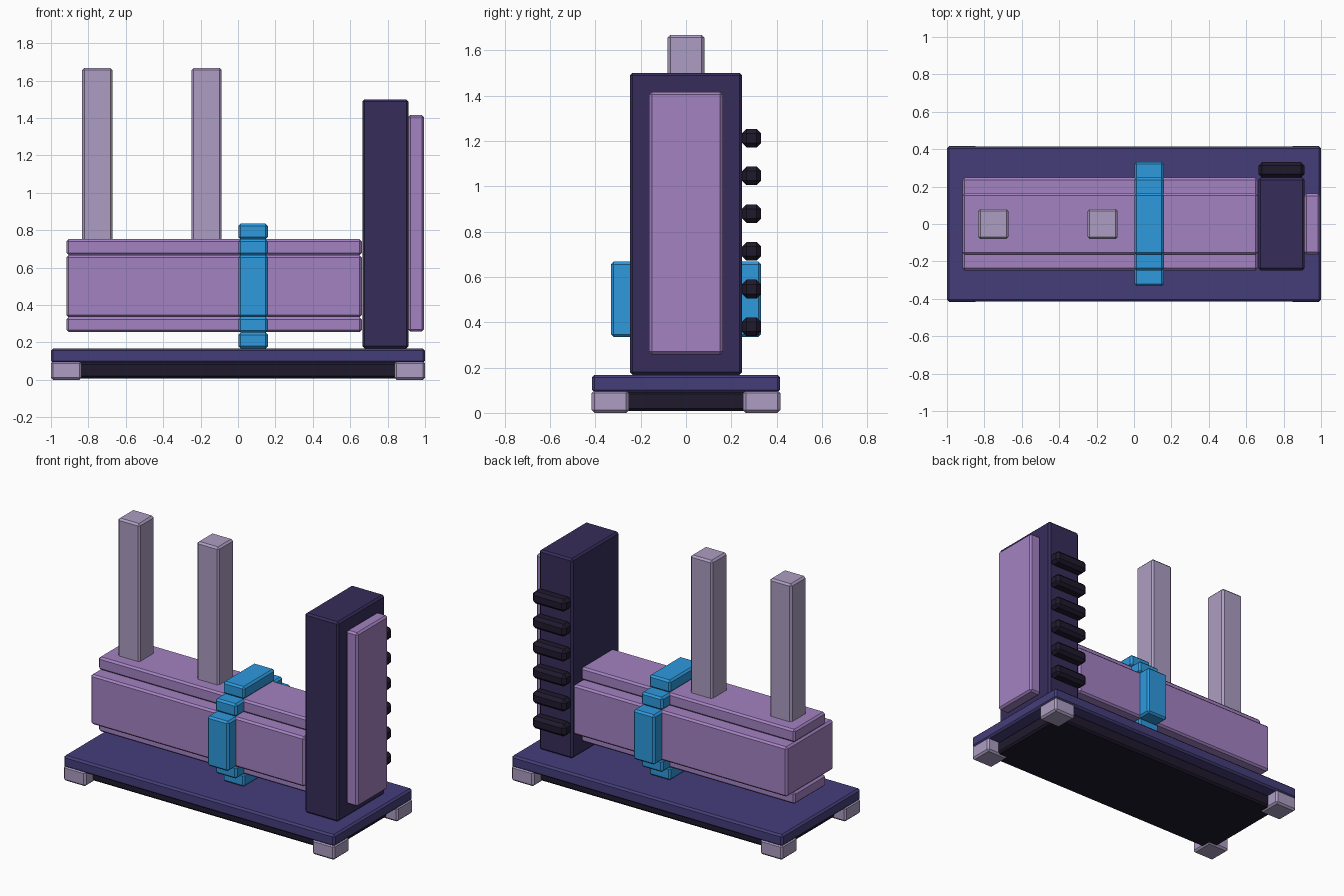
import bpy
import bmesh

if "Cube" in bpy.data.objects:
    bpy.data.objects.remove(bpy.data.objects["Cube"])


def material(name, rgb):
    m = bpy.data.materials.new(name)
    m.diffuse_color = (*rgb, 1)
    m.use_nodes = True
    m.node_tree.nodes["Principled BSDF"].inputs["Base Color"].default_value = m.diffuse_color
    return m


PURPLE = material("purple", (0.366, 0.223, 0.539))
LILAC = material("lilac", (0.413, 0.337, 0.539))
BLUE = material("blue", (0.027, 0.319, 0.730))
NAVY = material("navy", (0.058, 0.048, 0.195))
INDIGO = material("indigo", (0.037, 0.026, 0.102))
BLACK = material("black", (0.014, 0.010, 0.027))


def block(name, xs, ys, zs, mat, bevel=0.012):
    """Chamfered box given by its (min, max) on each axis."""
    bm = bmesh.new()
    bmesh.ops.create_cube(bm, size=1)
    for v in bm.verts:
        v.co = [(r[0] + r[1]) / 2 + c * (r[1] - r[0])
                for c, r in zip(v.co, (xs, ys, zs))]
    bmesh.ops.bevel(bm, geom=bm.edges[:], offset=bevel, segments=1,
                    profile=0.5, affect='EDGES')
    me = bpy.data.meshes.new(name)
    bm.to_mesh(me)
    bm.free()
    me.materials.append(mat)
    ob = bpy.data.objects.new(name, me)
    bpy.context.collection.objects.link(ob)
    return ob


def span(centre, half):
    return (centre - half, centre + half)


# Base plate, dark underside and corner feet
block("base_plate", (-1, 1), span(0, 0.415), (0.09, 0.168), NAVY)
block("base_underside", span(0, 0.915), span(0, 0.332), (0.008, 0.095), BLACK)
for sx in (-1, 1):
    for sy in (-1, 1):
        block("foot", span(sx * 0.918, 0.082), span(sy * 0.334, 0.082),
              (0, 0.1), LILAC)

# Horizontal body: wide middle with narrower upper and lower steps
BODY_X = (-0.917, 0.662)
block("body_middle", BODY_X, span(0, 0.248), (0.335, 0.667), PURPLE)
block("body_lower_step", BODY_X, span(0, 0.165), (0.255, 0.335), PURPLE)
block("body_upper_step", BODY_X, span(0, 0.165), (0.667, 0.752), PURPLE)

# Stepped blue band wrapped round the body
BAND_X = (0.002, 0.16)
block("band_sides", BAND_X, span(0, 0.332), (0.335, 0.667), BLUE)
block("band_lower_step", BAND_X, span(0, 0.248), (0.253, 0.335), BLUE)
block("band_upper_step", BAND_X, span(0, 0.248), (0.667, 0.752), BLUE)
block("band_bottom", BAND_X, span(0, 0.165), (0.168, 0.253), BLUE)
block("band_top", BAND_X, span(0, 0.165), (0.752, 0.835), BLUE)

# Two upright posts
for x in (-0.752, -0.168):
    block("post", span(x, 0.081), span(0, 0.081), (0.74, 1.668), LILAC)

# Tower with end panel and rear ribs
block("tower", (0.665, 0.912), span(0, 0.248), (0.168, 1.5), INDIGO)
block("tower_panel", (0.91, 0.995), span(0, 0.163), (0.258, 1.417), PURPLE)
for i in range(6):
    block("tower_rib", (0.665, 0.912), (0.247, 0.332),
          span(0.38 + i * 0.1665, 0.041), BLACK, 0.02)
